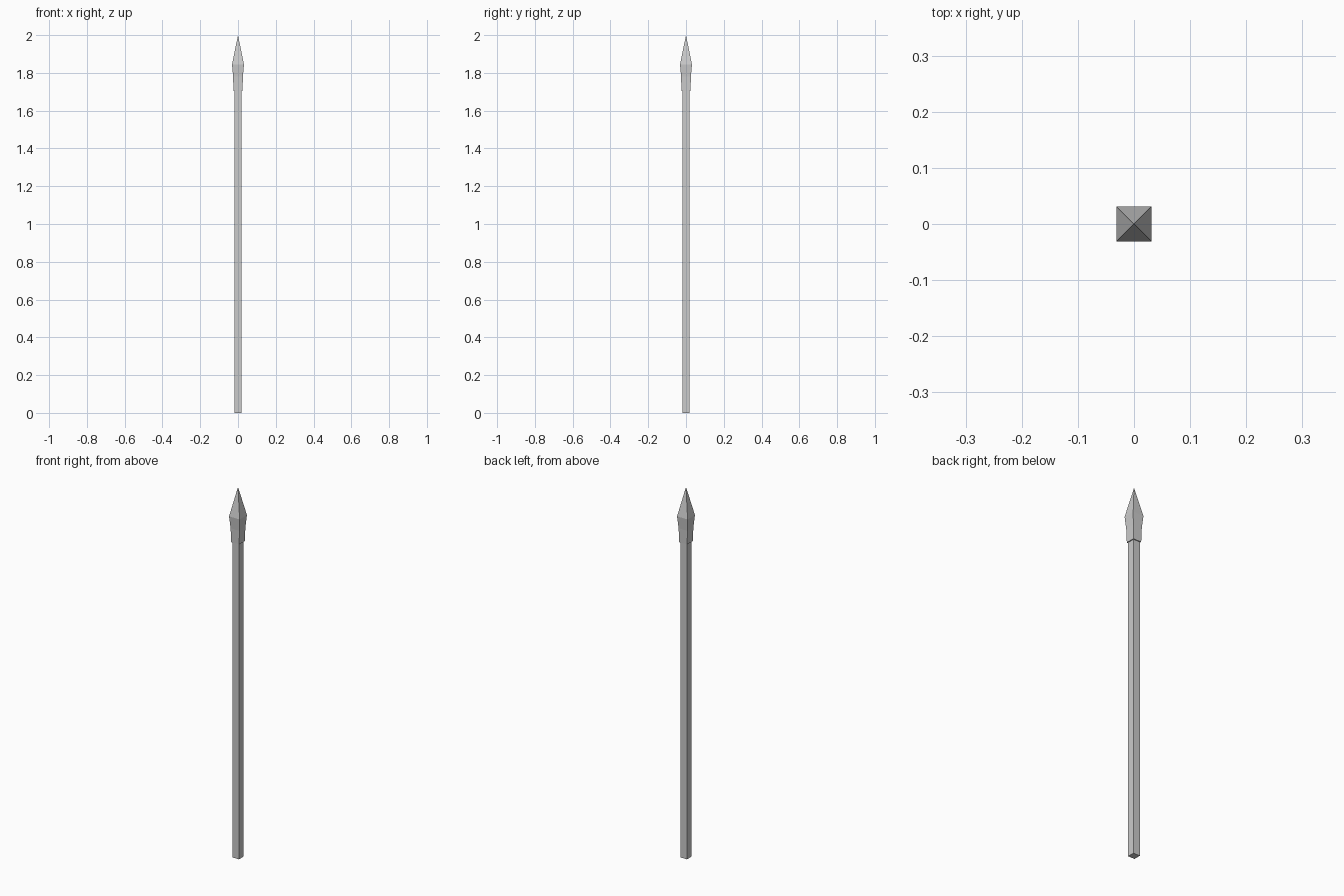
import bpy, bmesh

if "Cube" in bpy.data.objects:
    bpy.data.objects.remove(bpy.data.objects["Cube"])


def square_loft(name, rings, tip=None):
    """Stack square rings given as (height, half width), closed by a cap or a tip."""
    bm = bmesh.new()
    loops = [[bm.verts.new((sx * h, sy * h, z))
              for sx, sy in ((-1, -1), (1, -1), (1, 1), (-1, 1))]
             for z, h in rings]
    for a, b in zip(loops, loops[1:]):
        for i in range(4):
            j = (i + 1) % 4
            bm.faces.new((a[i], a[j], b[j], b[i]))
    bm.faces.new(loops[0][::-1])
    top = loops[-1]
    if tip is None:
        bm.faces.new(top)
    else:
        apex = bm.verts.new((0, 0, tip))
        for i in range(4):
            bm.faces.new((top[i], top[(i + 1) % 4], apex))
    mesh = bpy.data.meshes.new(name)
    bm.to_mesh(mesh)
    bm.free()
    obj = bpy.data.objects.new(name, mesh)
    bpy.context.collection.objects.link(obj)
    return obj


# Square wooden shaft, ending inside the socket
square_loft("shaft", [(0, 0.0195), (1.72, 0.0195)])

# Spear head: socket, flare and four-sided point
square_loft("spear_head", [(1.705, 0.024), (1.78, 0.026), (1.845, 0.0315)], tip=2.0)
